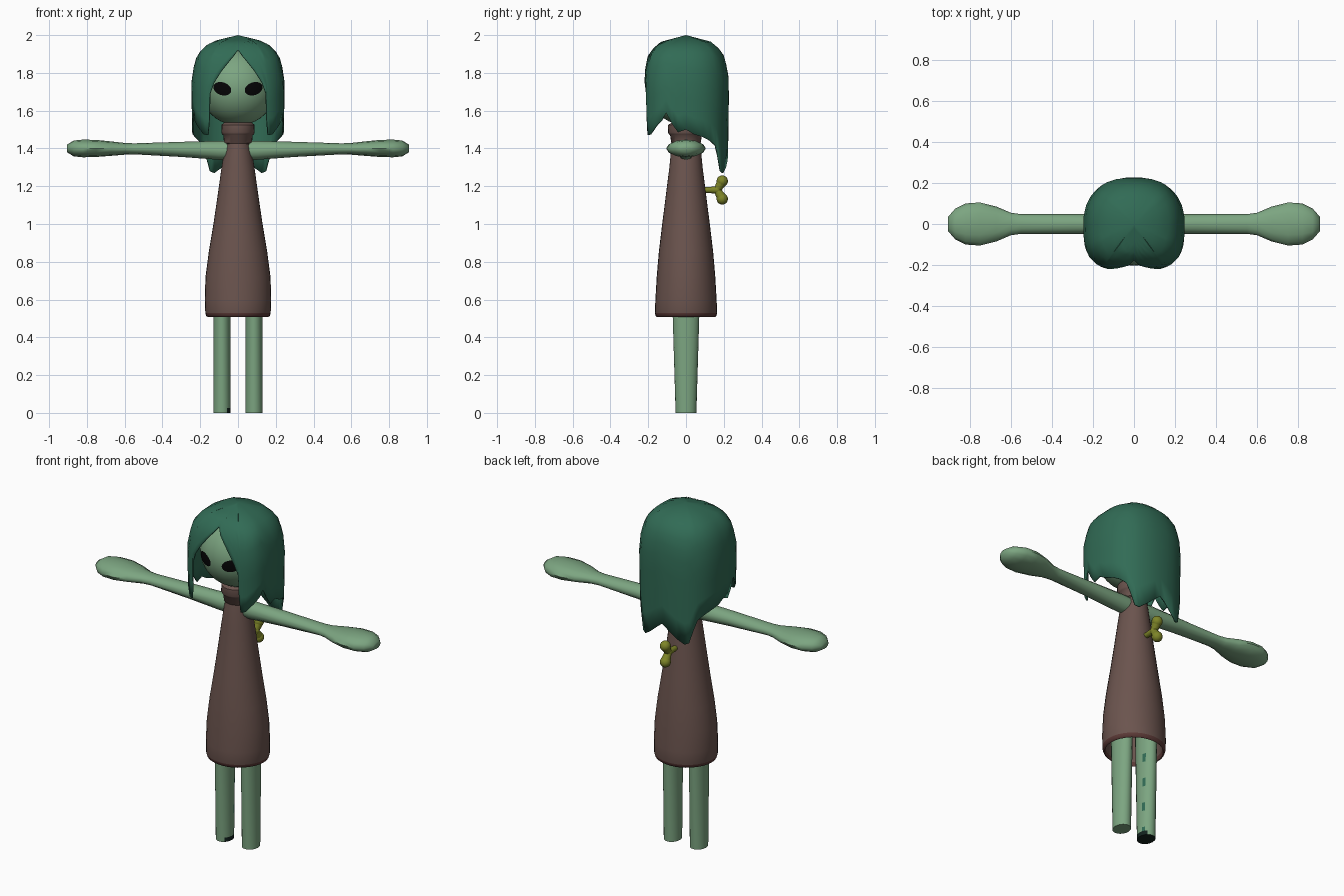
import bpy, bmesh, math
from math import sin, cos, radians, pi
from mathutils import Vector

if "Cube" in bpy.data.objects:
    bpy.data.objects.remove(bpy.data.objects["Cube"])


def material(name, r, g, b):
    m = bpy.data.materials.new(name)
    lin = [(c / 255 / 12.92) if c < 11 else ((c / 255 + 0.055) / 1.055) ** 2.4 for c in (r, g, b)]
    m.diffuse_color = (*lin, 1)
    m.use_nodes = True
    m.node_tree.nodes["Principled BSDF"].inputs["Base Color"].default_value = m.diffuse_color
    return m


SKIN = material("skin green", 124, 165, 129)
HAIR = material("hair green", 49, 107, 85)
DRESS = material("dress brown", 107, 84, 78)
HEM = material("hem red brown", 92, 58, 55)
KEY = material("key olive", 126, 133, 40)
BLACK = material("eye black", 5, 5, 6)
DARK = material("dark sole", 18, 34, 30)


def finish(name, bm, mats, angle=45):
    bmesh.ops.recalc_face_normals(bm, faces=bm.faces)
    me = bpy.data.meshes.new(name)
    bm.to_mesh(me)
    bm.free()
    ob = bpy.data.objects.new(name, me)
    bpy.context.collection.objects.link(ob)
    for m in mats:
        me.materials.append(m)
    bpy.ops.object.select_all(action='DESELECT')
    ob.select_set(True)
    bpy.context.view_layer.objects.active = ob
    bpy.ops.object.shade_smooth_by_angle(angle=radians(angle))
    return ob


def loft(rings, n, axis='z'):
    """Tube through rings (centre, radius a, radius b); a,b span x,y (axis z) or y,z (axis x)."""
    bm = bmesh.new()
    rows = []
    for c, a, b in rings:
        row = []
        for i in range(n):
            t = 2 * pi * i / n
            off = (a * cos(t), b * sin(t), 0) if axis == 'z' else (0, a * cos(t), b * sin(t))
            row.append(bm.verts.new(Vector(c) + Vector(off)))
        rows.append(row)
    for r0, r1 in zip(rows, rows[1:]):
        for i in range(n):
            j = (i + 1) % n
            bm.faces.new((r0[i], r0[j], r1[j], r1[i]))
    bm.faces.new(rows[0])
    bm.faces.new(rows[-1])
    return bm


# Dress: hollow bell, from the inside cap over the hem to the shoulders
dress = [(.75, .14, .14), (.53, .152, .15), (.508, .158, .154), (.512, .168, .16), (.53, .173, .165),
         (.60, .176, .162), (.72, .172, .155), (.85, .155, .144), (1.0, .13, .126), (1.15, .108, .107),
         (1.3, .087, .088), (1.38, .074, .08), (1.44, .062, .07)]
bm = loft([((0, 0, z), a, b) for z, a, b in dress], 32)
for f in bm.faces:
    f.material_index = 1 if f.calc_center_median().z < .522 else 0
finish("dress", bm, [DRESS, HEM], 60)

# Rolled collar in two bands
collar = [(1.42, .06, .065), (1.43, .074, .078), (1.47, .078, .084), (1.475, .084, .09),
          (1.485, .088, .095), (1.525, .087, .094), (1.54, .07, .07)]
finish("collar", loft([((0, 0, z), a, b) for z, a, b in collar], 24), [DRESS])

# Arms with flat paddle hands
arm = [(.02, .045, .05, 1.39), (.1, .048, .05, 1.39), (.3, .048, .04, 1.395), (.55, .048, .029, 1.398),
       (.6, .055, .031, 1.398), (.67, .085, .038, 1.399), (.75, .105, .045, 1.4), (.82, .1, .047, 1.4),
       (.87, .075, .042, 1.4), (.905, .035, .02, 1.4)]
for s, side in ((1, "left"), (-1, "right")):
    bm = loft([((s * x, 0, z), a, b) for x, a, b, z in arm], 12, 'x')
    finish(side + "_arm", bm, [SKIN], 60)

# Legs; one has a dark sole and patches on its inner rear side
N, R = 20, 26
for s, side in ((1, "left"), (-1, "right")):
    rings = []
    for i in range(R + 1):
        z = .65 * i / R
        rings.append(((s * .085, 0, z), .046, .055 + .03 * z))
    bm = loft(rings, N)
    if s < 0:
        for f in bm.faces:
            c = f.calc_center_median()
            a = math.degrees(math.atan2(c.y, c.x + .085))
            if c.z < .03 and (len(f.verts) > 4 or -60 < a < 60):
                f.material_index = 2
            elif 25 < a < 50 and int(c.z / .025) in (1, 6, 7, 12, 13, 18, 19):
                f.material_index = 1
    finish(side + "_leg", bm, [SKIN, HAIR, DARK])

# Head
HC, HR = Vector((0, 0, 1.725)), .203
bm = bmesh.new()
bmesh.ops.create_uvsphere(bm, u_segments=32, v_segments=20, radius=HR)
bmesh.ops.translate(bm, verts=bm.verts, vec=HC)
finish("head", bm, [SKIN], 60)

# Eyes: thin tilted ovals laid on the face
for s, side in ((1, "left"), (-1, "right")):
    bm = bmesh.new()

    def on_face(u, v):
        x = s * (.083 + u * cos(.35) - v * sin(.35))
        z = 1.716 + u * sin(.35) + v * cos(.35)
        y = -math.sqrt((HR + .004) ** 2 - x * x - (z - HC.z) ** 2)
        return bm.verts.new((x, y, z))

    mid = on_face(0, 0)
    rows = [[on_face(.049 * k * cos(2 * pi * i / 20), .034 * k * sin(2 * pi * i / 20))
             for i in range(20)] for k in (.35, .7, 1)]
    for i in range(20):
        j = (i + 1) % 20
        bm.faces.new((mid, rows[0][i], rows[0][j]))
        for a, b in zip(rows, rows[1:]):
            bm.faces.new((a[i], b[i], b[j], a[j]))
    bmesh.ops.recalc_face_normals(bm, faces=bm.faces)
    if sum(f.normal.y for f in bm.faces) > 0:
        bmesh.ops.reverse_faces(bm, faces=bm.faces)
    me = bpy.data.meshes.new(side + "_eye")
    bm.to_mesh(me)
    bm.free()
    me.materials.append(BLACK)
    bpy.context.collection.objects.link(bpy.data.objects.new(side + "_eye", me))

# Hair: dome whose lower edge follows (angle from front, height): parting, locks and points
edge = [(0, 1.925), (7, 1.89), (14, 1.855), (22, 1.81), (30, 1.75), (35, 1.69), (36, 1.56),
        (38, 1.47), (44, 1.475), (54, 1.52), (61, 1.55), (66, 1.59), (73, 1.53), (80, 1.485),
        (90, 1.50), (100, 1.475), (112, 1.46), (122, 1.44), (130, 1.415), (135, 1.36), (141, 1.28),
        (147, 1.27), (158, 1.30), (170, 1.34), (180, 1.37)]
profile = [(2.0, 0), (1.965, .58), (1.93, .76), (1.89, .885), (1.82, .96), (1.757, 1.0), (1.5, .985), (1.2, .965)]


def width(z):
    for (z0, w0), (z1, w1) in zip(profile, profile[1:]):
        if z >= z1:
            return w0 + (w1 - w0) * (z0 - z) / (z0 - z1)
    return profile[-1][1]


cols = edge + [(360 - a, z) for a, z in reversed(edge[1:-1])]
steps = [.055, .11, .17, .25, .34, .5, .66, .83, 1]
bm = bmesh.new()
top = bm.verts.new((0, 0, 2))
grid = []
for a, low in cols:
    t = radians(a)
    n = 3.2 if cos(t) > 0 else 2.3
    r = (abs(sin(t) / .247) ** n + abs(cos(t) / .228) ** n) ** (-1 / n)
    col = []
    for k in steps:
        z = 2 - (2 - low) * k
        w = r * width(z)
        col.append(bm.verts.new((w * sin(t), -w * cos(t), z)))
    grid.append(col)
for c0, c1 in zip(grid, grid[1:] + grid[:1]):
    bm.faces.new((top, c0[0], c1[0]))
    for i in range(len(steps) - 1):
        bm.faces.new((c0[i], c0[i + 1], c1[i + 1], c1[i]))
hair = finish("hair", bm, [HAIR], 50)
sol = hair.modifiers.new("thickness", 'SOLIDIFY')
sol.thickness = .008
sol.offset = -1

# Wind-up key on the back: stem and two lobes
bm = bmesh.new()


def rod(p, q, r0, r1):
    p, q = Vector(p), Vector(q)
    res = bmesh.ops.create_cone(bm, cap_ends=True, segments=12, radius1=r0, radius2=r1, depth=(q - p).length)
    rot = (q - p).to_track_quat('Z', 'Y').to_matrix()
    bmesh.ops.rotate(bm, verts=res['verts'], matrix=rot)
    bmesh.ops.translate(bm, verts=res['verts'], vec=(p + q) / 2)


def ball(p, r):
    res = bmesh.ops.create_uvsphere(bm, u_segments=14, v_segments=10, radius=r)
    bmesh.ops.translate(bm, verts=res['verts'], vec=p)


rod((0, .08, 1.18), (0, .165, 1.18), .014, .019)
ball((0, .165, 1.18), .021)
for s in (1, -1):
    rod((0, .165, 1.18), (0, .19, 1.18 + s * .042), .018, .027)
    ball((0, .192, 1.18 + s * .047), .03)
finish("wind_up_key", bm, [KEY], 50)
